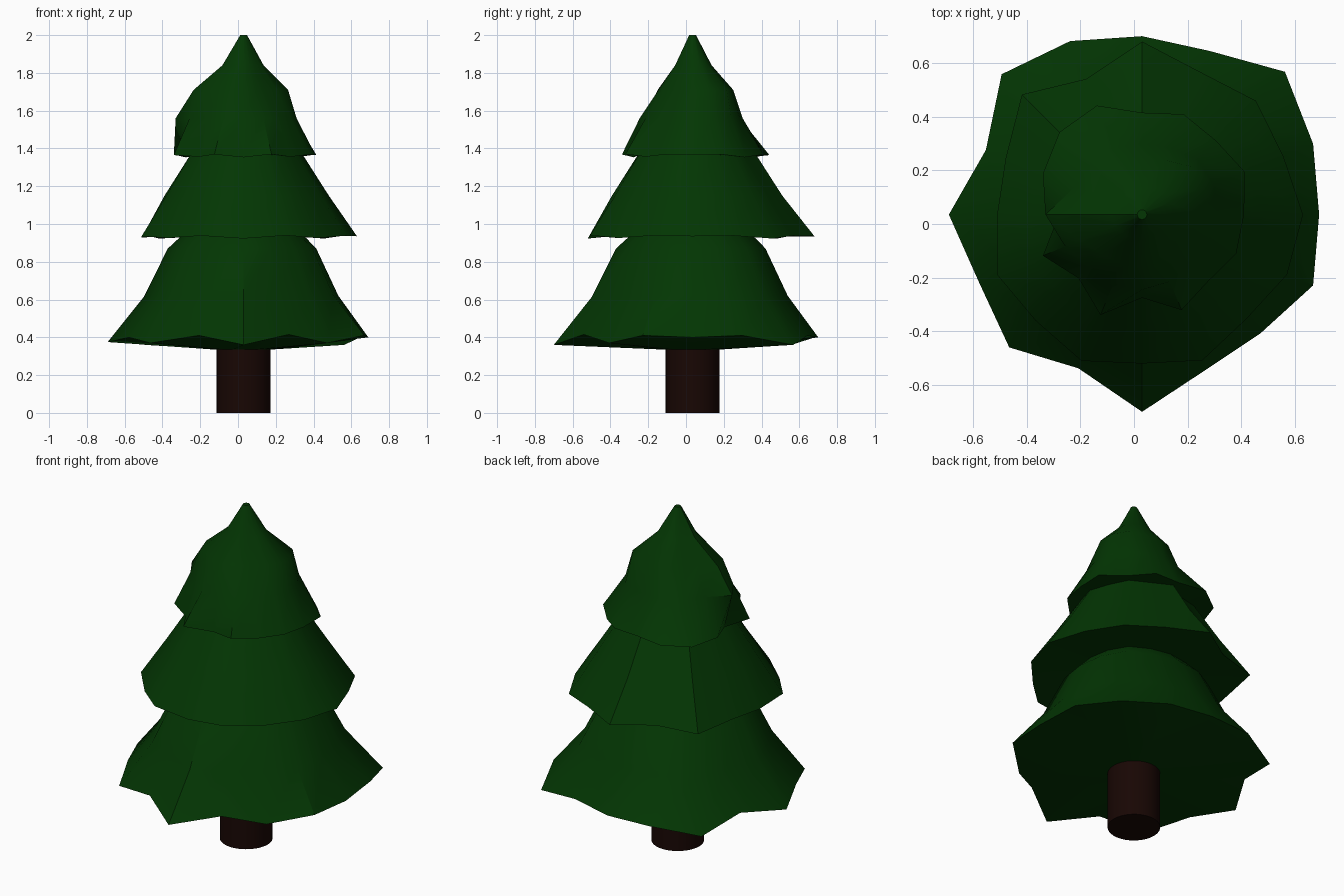
import bpy, bmesh, math

if "Cube" in bpy.data.objects:
    bpy.data.objects.remove(bpy.data.objects["Cube"])

CX, CY, N = 0.03, 0.035, 16


def material(name, color):
    m = bpy.data.materials.new(name)
    m.diffuse_color = (*color, 1)
    m.use_nodes = True
    m.node_tree.nodes["Principled BSDF"].inputs["Base Color"].default_value = m.diffuse_color
    return m


def finish(name, bm, mat, angle):
    bmesh.ops.recalc_face_normals(bm, faces=bm.faces[:])
    me = bpy.data.meshes.new(name)
    bm.to_mesh(me)
    bm.free()
    me.materials.append(mat)
    ob = bpy.data.objects.new(name, me)
    bpy.context.collection.objects.link(ob)
    bpy.ops.object.select_all(action='DESELECT')
    ob.select_set(True)
    bpy.context.view_layer.objects.active = ob
    bpy.ops.object.shade_smooth_by_angle(angle=math.radians(angle))
    return ob


# Rim radii of each skirt, every 22.5 degrees from +x
rim_low = [.66, .69, .753, .66, .665, .70, .74, .63,
           .72, .658, .70, .62, .735, .625, .625, .69]
rim_mid = [.60, .57, .60, .574, .645, .547, .633, .55,
           .54, .585, .56, .59, .555, .588, .55, .585]
rim_top = [.38, .415, .39, .405, .38, .44, .435, .40,
           .31, .40, .335, .405, .31, .385, .35, .38]
# Upper tier, with a bough bulging to the left
crown = [.28, .29, .29, .27, .265, .27, .27, .27,
         .36, .31, .28, .28, .28, .27, .255, .27]
shoulder = [.235, .25, .255, .22, .215, .21, .18, .20,
            .265, .25, .21, .20, .18, .17, .155, .19]

# Rim height offsets: long boughs droop
droop = [0, .01, -.04, .01, 0, 0, -.04, .01, -.025, 0, -.03, .01, -.04, .015, -.03, .01]


def scaled(rim, mean, k):
    avg = sum(rim) / N
    return [mean * (1 + k * (r / avg - 1)) for r in rim]


# Rings from the underside to the tip: (radii, height, droop factor)
rings = [
    ([.15] * N, .335, 0),
    (rim_low, .40, 1),
    (scaled(rim_low, .51, .6), .62, .2),
    (scaled(rim_low, .39, .5), .87, 0),
    (scaled(rim_low, .31, .3), .95, 0),
    (rim_mid, .935, .3),
    (scaled(rim_mid, .44, .7), 1.15, 0),
    (scaled(rim_mid, .30, 1), 1.37, 0),
    (rim_top, 1.365, .3),
    (crown, 1.56, 0),
    (shoulder, 1.71, 0),
    (scaled(shoulder, .10, .5), 1.84, 0),
    ([.018] * N, 2.0, 0),
]

# Foliage: one loft through all the rings
bm = bmesh.new()
loops = []
for radii, z, d in rings:
    loops.append([bm.verts.new((CX + r * math.cos(math.tau * i / N),
                                CY + r * math.sin(math.tau * i / N),
                                z + d * droop[i])) for i, r in enumerate(radii)])
for a, b in zip(loops, loops[1:]):
    for i in range(N):
        j = (i + 1) % N
        bm.faces.new((a[i], a[j], b[j], b[i]))
bm.faces.new(loops[0][::-1])
bm.faces.new(loops[-1])
finish("foliage", bm, material("needles", (.001, .037, .001)), 36)

# Trunk
bm = bmesh.new()
bmesh.ops.create_cone(bm, cap_ends=True, segments=32, radius1=.143, radius2=.143, depth=.40)
bmesh.ops.translate(bm, verts=bm.verts[:], vec=(CX, CY, .20))
finish("trunk", bm, material("bark", (.009, .002, .001)), 30)
